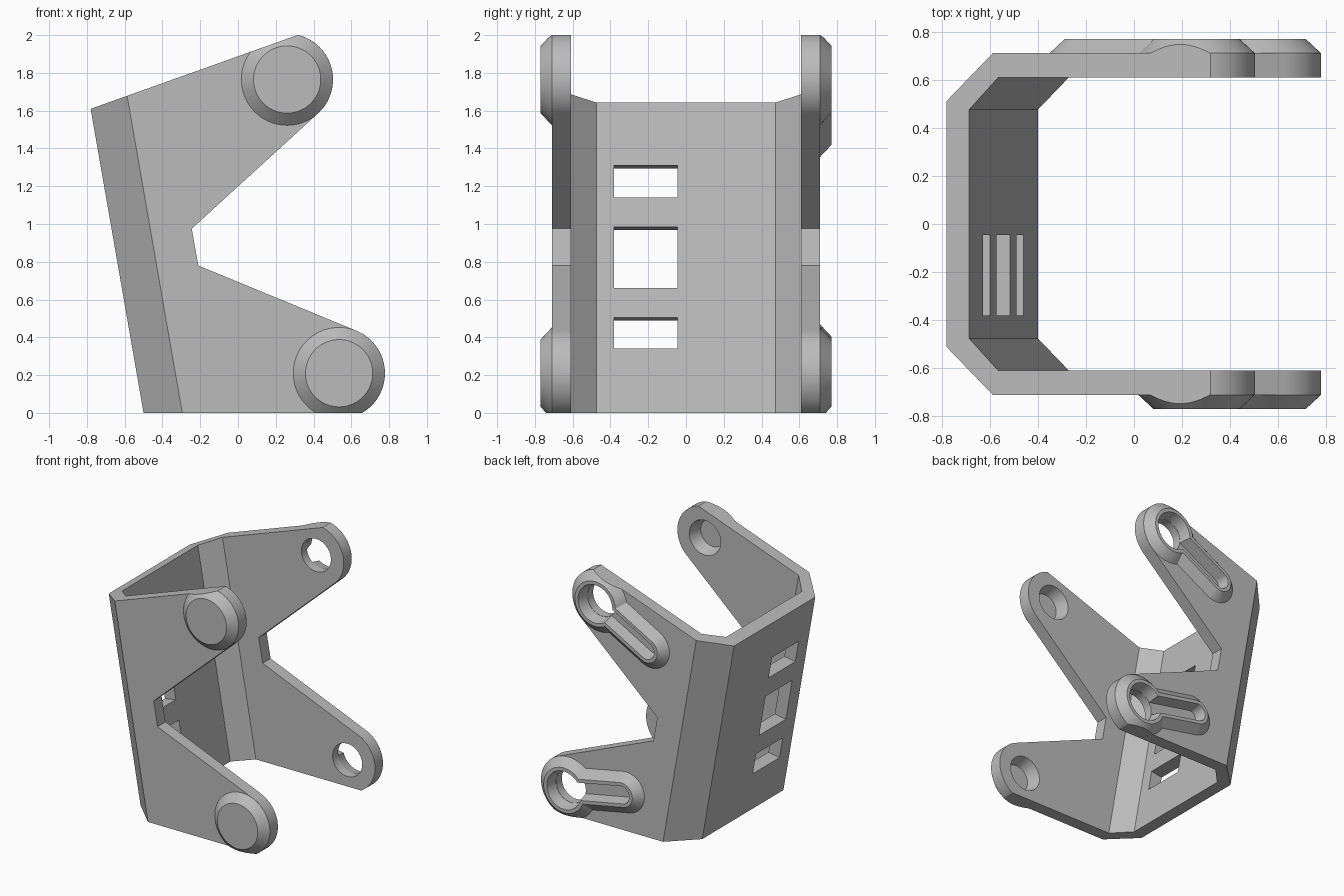
import bpy, bmesh, math
from math import radians, sin, cos, asin, pi
from mathutils import Matrix

if "Cube" in bpy.data.objects:
    bpy.data.objects.remove(bpy.data.objects["Cube"], do_unlink=True)

grey = bpy.data.materials.new("plain grey")
grey.use_nodes = True
grey.diffuse_color = (0.5, 0.5, 0.5, 1)
grey.node_tree.nodes["Principled BSDF"].inputs["Base Color"].default_value = (0.5, 0.5, 0.5, 1)

UPPER, LOWER = (0.26, 1.765), (0.535, 0.21)   # arm end centres in x, z
RADIUS = 0.243
LEAN = 0.174                                  # backward lean of the back plate


def loft(name, rings):
    """Closed solid through matching rings of 3D points."""
    bm = bmesh.new()
    rows = [[bm.verts.new(p) for p in ring] for ring in rings]
    n = len(rows[0])
    for a, b in zip(rows, rows[1:]):
        for i in range(n):
            bm.faces.new((a[i], a[(i + 1) % n], b[(i + 1) % n], b[i]))
    bm.faces.new(rows[0])
    bm.faces.new(rows[-1])
    bmesh.ops.recalc_face_normals(bm, faces=bm.faces)
    mesh = bpy.data.meshes.new(name)
    bm.to_mesh(mesh)
    bm.free()
    mesh.materials.append(grey)
    ob = bpy.data.objects.new(name, mesh)
    bpy.context.collection.objects.link(ob)
    return ob


def arc(c, r, start, end, n=40):
    return [(c[0] + r * cos(start + (end - start) * i / n),
             c[1] + r * sin(start + (end - start) * i / n)) for i in range(n + 1)]


def circle(c, r):
    return arc(c, r, 0, 2 * pi, 72)[:-1]


def keyhole(c, r_big, r_small, angle, length=0.515):
    """Round head with a narrower round-ended bar leading off at an angle."""
    a = asin(r_small / r_big)
    tip = (c[0] + length * cos(angle), c[1] + length * sin(angle))
    return (arc(c, r_big, angle + a, angle + 2 * pi - a, 60)
            + arc(tip, r_small, angle - pi / 2, angle + pi / 2, 30))


def across(name, levels):
    """Loft x-z outlines placed at given y positions."""
    return loft(name, [[(x, y, z) for x, z in pts] for y, pts in levels])


def combine(target, tool, operation):
    mod = target.modifiers.new(operation, "BOOLEAN")
    mod.operation, mod.object, mod.solver = operation, tool, "EXACT"
    bpy.ops.object.select_all(action="DESELECT")
    bpy.context.view_layer.objects.active = target
    target.select_set(True)
    bpy.ops.object.modifier_apply(modifier=mod.name)
    bpy.data.objects.remove(tool, do_unlink=True)


# Leaning channel with chamfered corners
half = [(1.2, 0.71), (-0.295, 0.71), (-0.5, 0.51)]
inner = [(-0.4, 0.475), (-0.27, 0.61), (1.2, 0.61)]
section = (half + [(x, -y) for x, y in reversed(half)]
           + [(x, -y) for x, y in reversed(inner)] + inner)
bracket = loft("bracket", [[(x - LEAN * z, y, z) for x, y in section] for z in (-0.3, 2.5)])

# Raised bosses: round on the front side, keyhole shaped on the back side
arms = [(UPPER, radians(209)), (LOWER, radians(169))]
for c, angle in arms:
    combine(bracket, across("round_boss", [(-0.69, circle(c, 0.264)),
                                           (-0.77, circle(c, 0.178))]), "UNION")
    combine(bracket, across("keyhole_boss", [(0.69, keyhole(c, 0.264, 0.182, angle)),
                                             (0.77, keyhole(c, 0.178, 0.096, angle))]), "UNION")

# Two-armed side silhouette trims everything
outline = (arc(UPPER, RADIUS, radians(76.3), radians(-47.7))
           + [(-0.245, 0.975), (-0.21, 0.78)]
           + arc(LOWER, RADIUS, radians(68), -asin(LOWER[1] / RADIUS))
           + [(-0.7, 0), (-0.9, 1.567)])
combine(bracket, across("silhouette", [(-1, outline), (1, outline)]), "INTERSECT")

# Blind tapered sockets in front, keyhole slots with round holes behind
for c, angle in arms:
    combine(bracket, across("socket", [(-0.58, circle(c, 0.147)),
                                       (-0.71, circle(c, 0.108))]), "DIFFERENCE")
    combine(bracket, across("slot", [(0.68, keyhole(c, 0.132, 0.05, angle)),
                                     (0.79, keyhole(c, 0.155, 0.073, angle))]), "DIFFERENCE")
    combine(bracket, across("hole", [(0.5, circle(c, 0.13)),
                                     (0.75, circle(c, 0.13))]), "DIFFERENCE")

# Three windows cut square through the back plate
for low, high in ((0.34, 0.505), (0.66, 0.985), (1.14, 1.31)):
    z = (low + high) / 2
    h = (high - low) / 2 / cos(radians(10))
    window = loft("window", [[(x, -0.38, -h), (x, -0.045, -h), (x, -0.045, h), (x, -0.38, h)]
                             for x in (-0.3, 0.15)])
    window.data.transform(Matrix.Translation((-0.4 - LEAN * z, 0, z))
                          @ Matrix.Rotation(radians(-10), 4, "Y"))
    combine(bracket, window, "DIFFERENCE")

bracket.data.materials.clear()
bracket.data.materials.append(grey)
for face in bracket.data.polygons:
    face.material_index = 0
bpy.ops.object.select_all(action="DESELECT")
bracket.select_set(True)
bpy.context.view_layer.objects.active = bracket
bpy.ops.object.shade_smooth_by_angle(angle=radians(25))
